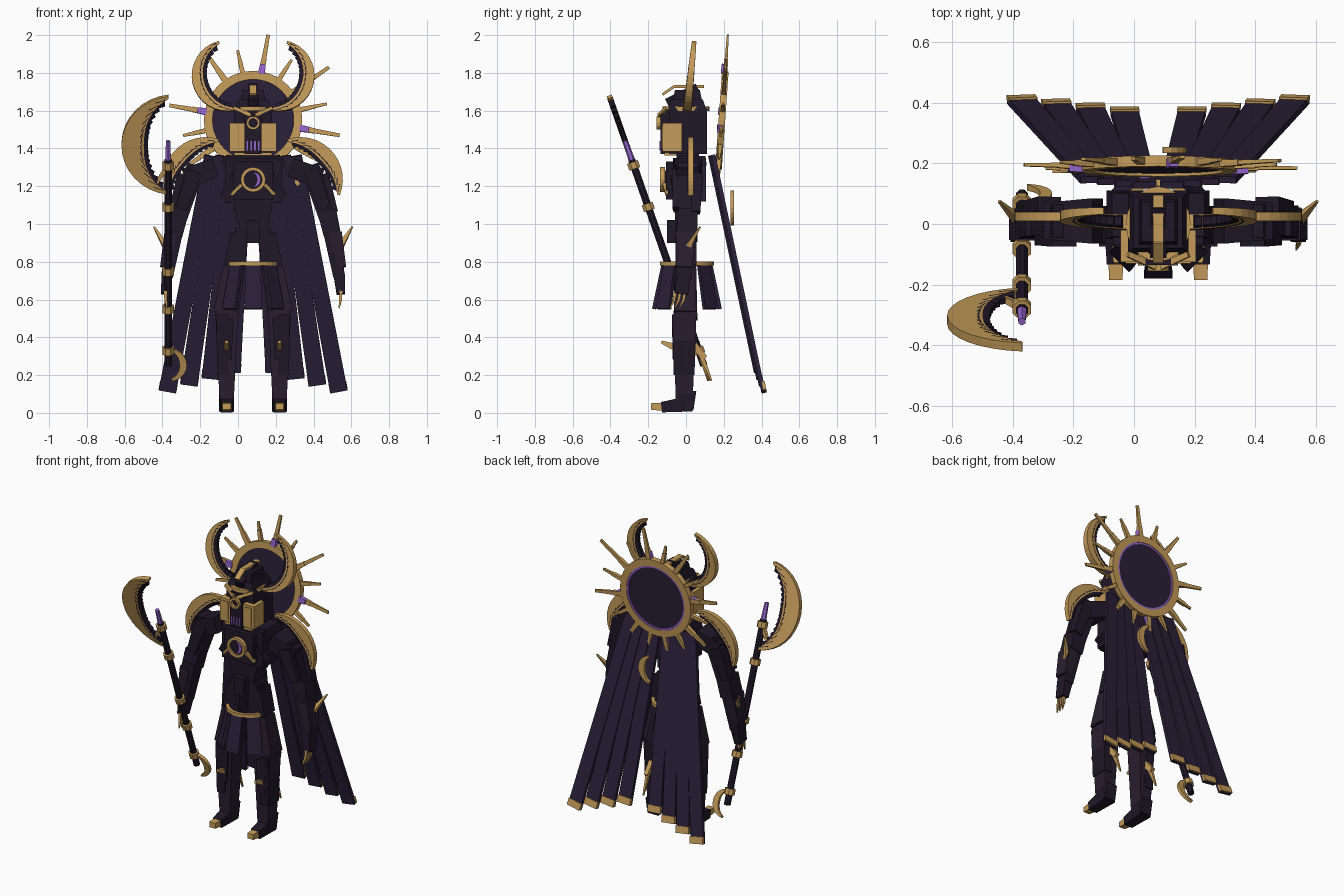
import bpy, bmesh, math
from mathutils import Vector as V

C = 0.08                                   # centre line of the figure
X, Y, Z = V((1, 0, 0)), V((0, 1, 0)), V((0, 0, 1))


def mat(name, rgb):
    m = bpy.data.materials.new(name)
    m.diffuse_color = (*rgb, 1)
    return m


ARMOUR = mat("dark armour", (0.014, 0.009, 0.021))
CLOTH = mat("purple cloth", (0.023, 0.014, 0.040))
PLUM = mat("plum leather", (0.021, 0.013, 0.028))
GOLD = mat("gold", (0.55, 0.325, 0.10))
GEM = mat("violet gem", (0.30, 0.13, 0.60))


def mesh(name, verts, faces, m):
    me = bpy.data.meshes.new(name)
    me.from_pydata([tuple(v) for v in verts], [], faces)
    me.materials.append(m)
    bm = bmesh.new()
    bm.from_mesh(me)
    bmesh.ops.recalc_face_normals(bm, faces=bm.faces)
    bm.to_mesh(me)
    bm.free()
    ob = bpy.data.objects.new(name, me)
    bpy.context.collection.objects.link(ob)
    return ob


def beam(name, a, b, s0, s1, m, n=4, ref=X):
    """Tapered prism from a to b; s0, s1 are full widths along ref and across it."""
    a, b = V(a), V(b)
    d = (b - a).normalized()
    u = (ref - d * ref.dot(d)).normalized()
    w = d.cross(u)
    k = math.sqrt(2) if n == 4 else 1
    vs = []
    for p, s in ((a, s0), (b, s1)):
        for i in range(n):
            t = 2 * math.pi * (i + 0.5) / n
            vs.append(p + u * (math.cos(t) * k * s[0] / 2) + w * (math.sin(t) * k * s[1] / 2))
    fs = [(i, (i + 1) % n, n + (i + 1) % n, n + i) for i in range(n)]
    return mesh(name, vs, fs + [tuple(range(n))[::-1], tuple(range(n, 2 * n))], m)


def box(name, x0, x1, y0, y1, z0, z1, m, top=1.0):
    """Block placed relative to the centre line, optionally tapered to the top."""
    cx, cy, w, d = C + (x0 + x1) / 2, (y0 + y1) / 2, x1 - x0, y1 - y0
    return beam(name, (cx, cy, z0), (cx, cy, z1), (w, d), (w * top, d * top), m)


def arc(name, c, u, v, R, a0, a1, tmin, tmax, depth, m, n=14, teeth=None, tip=1.0):
    """Crescent (or full ring) in the plane u, v, thickest in the middle; tip scales end depth."""
    c, w = V(c), u.cross(v).normalized()
    closed = abs(a1 - a0) >= 360
    vs, fs = [], []
    cnt = n if closed else n + 1
    for i in range(cnt):
        s = i / n
        t = math.radians(a0 + (a1 - a0) * s)
        r = u * math.cos(t) + v * math.sin(t)
        th = tmin + (tmax - tmin) * math.sin(math.pi * s)
        dp = depth * (1 + (tip - 1) * s)
        for rad, h in ((R, -1), (R, 1), (R - th, 1), (R - th, -1)):
            vs.append(c + r * rad + w * (h * dp / 2))
        if teeth and 0 < i < n:
            p = c + r * (R - th)
            beam(name + "_tooth", p + r * 0.015, p - r * 0.022, (dp * 1.05, R * .19),
                 (dp * .6, R * .12), teeth, ref=w)
    for i in range(n):
        j = (i + 1) % cnt
        fs += [(4 * i + k, 4 * i + (k + 1) % 4, 4 * j + (k + 1) % 4, 4 * j + k) for k in range(4)]
    if not closed:
        fs += [(0, 1, 2, 3), (4 * n + 3, 4 * n + 2, 4 * n + 1, 4 * n)]
    return mesh(name, vs, fs, m)


# halo disc with rings and rays
hu, hv = X, V((0, 0.07, 1)).normalized()
hw = hu.cross(hv)
hc = V((C, 0.19, 1.55))
beam("halo_disc", hc - hw * .008, hc + hw * .008, (.44, .44), (.44, .44), CLOTH, 40)
arc("halo_rim", hc, hu, hv, .26, 0, 360, .045, .045, .035, GOLD, 40)
arc("halo_inlay", hc - hw * .009, hu, hv, .217, 0, 360, .014, .014, .008, GEM, 40)
for i, L in enumerate([.46, .38, .43, .38, .45, .38, .42, .36, .38, .36, .42, .38, .465, .40, .49, .38]):
    t = math.radians(80 + 22.5 * i)
    r = hu * math.cos(t) + hv * math.sin(t)
    w = .034 if i % 2 == 0 else .026
    beam("halo_ray_base", hc + r * .24, hc + r * .33, (.024, w), (.02, w * .8), GOLD, ref=hw)
    beam("halo_ray_tip", hc + r * .32, hc + r * L, (.016, w * .75), (.01, w * .55), GOLD, ref=hw)
    if i % 4 == 0:
        p = hc + hw * .008
        beam("halo_gem", p + r * .25, p + r * .30, (.03, .036), (.026, .03), GEM, ref=hw)

# torso, built from stacked armour plates
box("chest", -.15, .15, -.07, .08, 1.11, 1.35, ARMOUR)
box("chest_front", -.105, .105, -.105, 0, 1.13, 1.33, ARMOUR)
box("chest_back", -.13, .13, .05, .105, 1.12, 1.35, CLOTH)
box("collar", -.17, .17, -.05, .11, 1.31, 1.36, ARMOUR, .9)
for i, (h, z) in enumerate([(.10, 1.06), (.088, 1.01), (.076, .96)]):
    box("abdomen_plate", -h, h, -.065 + .006 * i, .06, z, z + .06, ARMOUR)
box("navel_plate", -.035, .035, -.10, -.04, .90, 1.02, ARMOUR)
box("pelvis", -.095, .095, -.055, .06, .905, .98, ARMOUR)
arc("chest_ring", (C, -.125, 1.235), X, Z, .066, 0, 360, .018, .018, .025, GOLD, 16)
beam("chest_disc", (C, -.10, 1.235), (C, -.125, 1.235), (.1, .1), (.1, .1), ARMOUR, 16)
arc("chest_moon", (C, -.13, 1.235), X, Z, .04, -90, 90, .004, .02, .012, GEM, 10)
for s in (1, -1):
    beam("chest_strut", (C + s * .06, -.115, 1.21), (C + s * .115, -.10, 1.155), (.02, .02), (.015, .015), GOLD, ref=Y)
    beam("rib_plate", (C + s * .05, -.06, 1.30), (C + s * .15, -.04, 1.14), (.06, .07), (.05, .06), ARMOUR, ref=Y)

# helmet and face
box("neck", -.06, .06, -.05, .07, 1.33, 1.40, ARMOUR)
box("helmet", -.10, .10, -.09, .11, 1.37, 1.60, ARMOUR)
box("helmet_crown", -.10, .10, -.10, .11, 1.60, 1.66, ARMOUR, .8)
box("helmet_top", -.065, .065, -.07, .085, 1.65, 1.71, ARMOUR, .85)
box("face_mask", -.045, .045, -.135, -.05, 1.37, 1.60, ARMOUR)
box("chin_trim", -.10, .10, -.115, -.05, 1.362, 1.378, GOLD)
for x in (-.03, -.01, .01, .03):
    box("mouth_slit", x - .004, x + .004, -.14, -.13, 1.39, 1.44, GEM)
arc("brow_ring", (C, -.145, 1.535), X, Z, .036, 0, 360, .013, .013, .02, GOLD, 14)
arc("head_band", (C, .0, 1.61), X * .93, Y * 1.08, .115, 0, 360, .02, .02, .022, GOLD, 20)
beam("crest", (C, -.10, 1.64), (C, .06, 1.725), (.055, .05), (.05, .04), ARMOUR)
beam("crest_trim_front", (C, -.125, 1.685), (C, -.06, 1.73), (.036, .014), (.036, .014), GOLD)
beam("crest_trim_top", (C, -.06, 1.728), (C, .095, 1.728), (.036, .014), (.036, .014), GOLD)
for s in (1, -1):
    a, b = sorted((s * .045, s * .125))
    box("cheek_plate", a, b, -.125, -.02, 1.385, 1.535, GOLD)
    a, b = sorted((s * .062, s * .108))
    box("cheek_inset", a, b, -.131, -.12, 1.40, 1.52, GOLD)
    beam("brow", (C + s * .01, -.14, 1.575), (C + s * .10, -.10, 1.615), (.022, .02), (.018, .018), GOLD, ref=Y)
    # horns and shoulder crescents
    arc("horn", (C + s * .135, .025, 1.785), X * s, V((0, .1, 1)).normalized(), .19, -102, 76, .014, .06,
        .05, GOLD, 16, ARMOUR, .45)
    arc("shoulder_crescent", (C + s * .25, .025, 1.235), X * s, Z, .225, -22, 108, .016, .075,
        .03, GOLD, 13, ARMOUR)

    # arms
    P = lambda x, y, z: (C + s * x, y, z)
    beam("pauldron", P(.20, .01, 1.30), P(.36, .01, 1.24), (.15, .10), (.12, .11), ARMOUR, ref=Y)
    beam("upper_arm", P(.30, .01, 1.31), P(.40, .01, 1.00), (.10, .11), (.08, .09), ARMOUR)
    beam("upper_arm_plate", P(.31, -.045, 1.28), P(.38, -.045, 1.08), (.085, .06), (.06, .05), ARMOUR)
    beam("rear_arm_plate", P(.36, .06, 1.26), P(.42, .05, 1.06), (.08, .06), (.06, .05), ARMOUR)
    beam("elbow", P(.39, .01, 1.07), P(.42, .005, .94), (.10, .10), (.09, .11), ARMOUR)
    beam("forearm", P(.41, .0, .99), P(.455, -.01, .72), (.09, .10), (.06, .08), ARMOUR)
    beam("forearm_plate", P(.435, .0, .95), P(.47, -.01, .77), (.07, .11), (.045, .085), PLUM)
    beam("forearm_thorn", P(.45, .0, .86), P(.525, .075, .985), (.035, .035), (.008, .008), GOLD)
    beam("hand", P(.455, -.01, .74), P(.465, -.025, .63), (.06, .08), (.045, .07), ARMOUR)
    for y in (-.055, -.03, -.005):
        beam("finger_claw", P(.465, y, .645), P(.462, y - .01, .59), (.016, .016), (.014, .014), GOLD)
        beam("finger_tip", P(.462, y - .01, .595), P(.455, y - .03, .555), (.014, .014), (.005, .005), GOLD)

    # legs
    beam("thigh", P(.065, 0, .95), P(.14, 0, .50), (.085, .10), (.12, .12), ARMOUR)
    beam("thigh_plate", P(.12, -.005, .77), P(.16, -.005, .53), (.08, .10), (.10, .12), PLUM)
    beam("hip_plate", P(.085, .0, .95), P(.11, .0, .78), (.07, .11), (.09, .11), ARMOUR)
    beam("shin", P(.14, -.005, .53), P(.14, -.01, .06), (.12, .12), (.075, .09), PLUM)
    beam("outer_greave", P(.165, -.01, .52), P(.16, -.01, .20), (.06, .13), (.06, .11), ARMOUR)
    beam("knee_plate", P(.14, -.05, .50), P(.14, -.05, .28), (.075, .05), (.05, .04), ARMOUR)
    beam("knee_spike", P(.14, -.05, .345), P(.14, -.13, .375), (.03, .04), (.016, .016), GOLD)
    beam("calf_spur", P(.14, .04, .36), P(.14, .10, .29), (.03, .04), (.026, .03), GOLD)
    beam("calf_spur_tip", P(.14, .07, .33), P(.14, .135, .17), (.024, .03), (.008, .008), GOLD)
    beam("heel", P(.14, .01, .12), P(.14, .0, .02), (.08, .09), (.075, .08), ARMOUR)
    beam("boot", P(.14, .03, .05), P(.14, -.13, .03), (.08, .085), (.06, .055), ARMOUR)
    beam("toe_cap", P(.14, -.11, .032), P(.14, -.185, .034), (.05, .046), (.044, .034), GOLD)

    # cape strips with hem trims
    for i in range(4):
        a = V(P(.045 + .058 * i, .128 + .006 * i, 1.36))
        b = V(P(.112 + .114 * i, .37 + .013 * i, .215 - .034 * i))
        beam("cape_strip", a, b, (.078, .022), (.092, .022), CLOTH)
        d = (b - a).normalized()
        q = V((0, .010, .003))
        beam("cape_hem", b - d * .045 + q, b + q, (.095, .016), (.095, .016), GOLD)

# belt and skirt panels
arc("belt", (C, .005, .79), X, Y, .142, 0, 360, .022, .022, .022, GOLD, 24)
for k in range(8):
    t = math.radians(45 * k + 90)
    r = V((math.cos(t), math.sin(t), 0))
    if abs(r.x) > .9:
        continue
    side = V((-r.y, r.x, 0))
    o = V((C, .005, 0))
    beam("skirt_panel", o + r * .125 + Z * .785, o + r * .175 + Z * .55, (.08, .02), (.095, .02), CLOTH, ref=side)

# crescent hanging on the back
arc("back_crescent", (C, .245, 1.085), X, Z, .095, -80, 80, .01, .045, .02, GOLD, 10)

# staff with crescent blade
sd = V((0, -.331, .944)).normalized()
S = lambda z: V((-.37, -.098 - (z - .80) / 2.85, z))
beam("staff_shaft", S(.25), S(1.34), (.042, .042), (.042, .042), ARMOUR, 8)
for z in (.33, .55, .75, 1.09, 1.31):
    beam("staff_collar", S(z - .018), S(z + .018), (.066, .066), (.066, .066), GOLD, 8)
beam("staff_gem", S(1.33), S(1.44), (.036, .036), (.026, .026), GEM, 6)
arc("axe_blade", S(1.42) + X * .03, -X, sd, .277, -82, 84, .014, .118, .03, GOLD, 16, ARMOUR)
beam("axe_bracket", S(1.31), S(1.22) - X * .06, (.025, .025), (.02, .02), GOLD, ref=Y)
arc("staff_foot_crescent", S(.255) + X * .01, X, sd, .09, -85, 85, .01, .04, .02, GOLD, 10)
